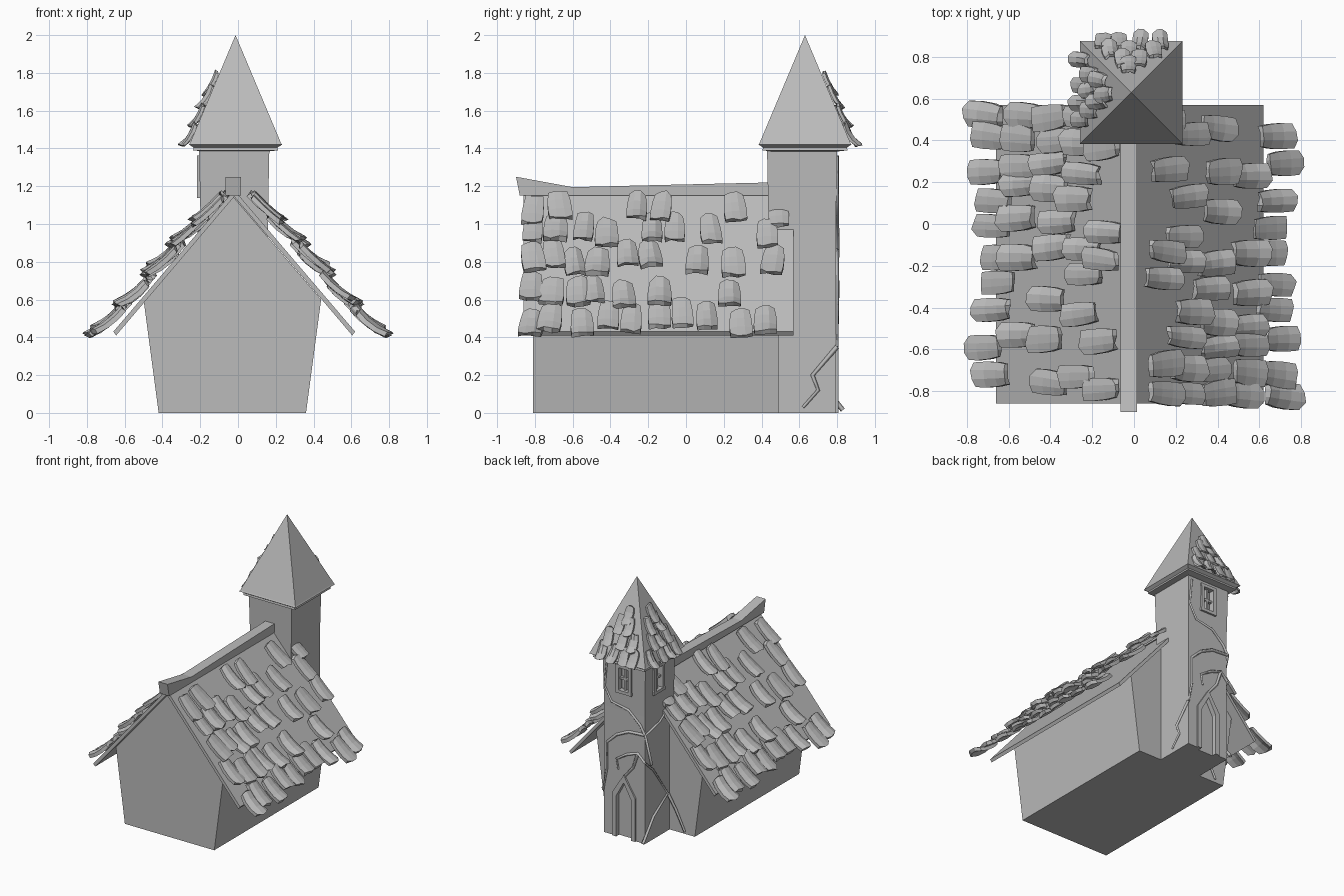
import bpy, bmesh, math, random
from mathutils import Vector, Matrix

random.seed(4)
if "Cube" in bpy.data.objects:
    bpy.data.objects.remove(bpy.data.objects["Cube"])

stone = bpy.data.materials.new("plain_grey")
stone.use_nodes = True
GREY = (0.5, 0.5, 0.5, 1)
stone.diffuse_color = GREY
stone.node_tree.nodes["Principled BSDF"].inputs["Base Color"].default_value = GREY


def finish(name, bm):
    bmesh.ops.recalc_face_normals(bm, faces=bm.faces)
    mesh = bpy.data.meshes.new(name)
    bm.to_mesh(mesh)
    bm.free()
    mesh.materials.append(stone)
    obj = bpy.data.objects.new(name, mesh)
    bpy.context.collection.objects.link(obj)
    return obj


def add_prism(bm, points, push):
    """Closed polygon swept along a vector."""
    face = bm.faces.new([bm.verts.new(p) for p in points])
    grown = bmesh.ops.extrude_face_region(bm, geom=[face], use_keep_orig=True)
    verts = [g for g in grown["geom"] if isinstance(g, bmesh.types.BMVert)]
    bmesh.ops.translate(bm, verts=verts, vec=push)


def prism(name, points, push):
    bm = bmesh.new()
    add_prism(bm, points, push)
    return finish(name, bm)


def loft(name, cx, cy, rings):
    """Square rings of (half width, height), capped at both ends."""
    bm = bmesh.new()
    loops = [[bm.verts.new((cx + sx * h, cy + sy * h, z))
              for sx, sy in ((-1, -1), (1, -1), (1, 1), (-1, 1))] for h, z in rings]
    for low, high in zip(loops, loops[1:]):
        for i in range(4):
            j = (i + 1) % 4
            bm.faces.new((low[i], low[j], high[j], high[i]))
    bm.faces.new(loops[0])
    bm.faces.new(loops[-1])
    bmesh.ops.remove_doubles(bm, verts=bm.verts, dist=0.0001)
    return finish(name, bm)


def carve(obj, cutter):
    cutter.hide_render = True
    mod = obj.modifiers.new("carve", "BOOLEAN")
    mod.operation = "DIFFERENCE"
    mod.object = cutter
    bpy.context.view_layer.objects.active = obj
    bpy.ops.object.modifier_apply(modifier=mod.name)
    bpy.data.objects.remove(cutter)


# Nave walls and the two roof slabs
MID = -0.03
gable = [(-0.39, 0), (0.39, 0), (0.47, 0.6), (0, 1.15), (-0.47, 0.6)]
prism("nave_walls", [(MID + x, -0.81, z) for x, z in gable], (0, 1.3, 0))
for side, name in ((-1, "right_roof_slab"), (1, "left_roof_slab")):
    slab = [(0, 1.18), (0.64, 0.43), (0.625, 0.41), (0, 1.145)]
    prism(name, [(side * x - 0.02, -0.86, z) for x, z in slab], (0, 1.43, 0))

# Sagging ridge beam
ridge = [(-0.88, 1.15), (0.45, 1.15), (0.45, 1.22), (-0.2, 1.205), (-0.6, 1.195), (-0.9, 1.25)]
prism("ridge_beam", [(-0.065, y, z) for y, z in ridge], (0.08, 0, 0))

# Bell tower and spire
TX, TY = -0.02, 0.615
tower = loft("tower_walls", TX, TY, [(0.18, 0), (0.178, 1.0), (0.186, 1.4)])
loft("spire", -0.013, 0.63,
     [(0.18, 1.385), (0.225, 1.39), (0.222, 1.405), (0.246, 1.42), (0.24, 1.43), (0, 2.0)])


# Wall frames: origin on the wall, axes across, up and outward
def wall(origin, across, out):
    up = Vector((0, 0, 1))
    m = Matrix((Vector(across), up, Vector(out))).transposed().to_4x4()
    return Matrix.Translation(origin) @ m


back_wall = wall((TX, TY + 0.18, 0), (-1, 0, 0), (0, 1, 0))
side_wall = wall((TX - 0.18, TY + 0.02, 0), (0, -1, 0), (-1, 0, 0))


def plate(name, frame, outline, depth_from, depth_to):
    bm = bmesh.new()
    add_prism(bm, [(a, b, depth_from) for a, b in outline], (0, 0, depth_to - depth_from))
    bm.transform(frame)
    return finish(name, bm)


def rect(a, b, half_w, half_h):
    return [(a - half_w, b - half_h), (a + half_w, b - half_h),
            (a + half_w, b + half_h), (a - half_w, b + half_h)]


# Windows: carved opening, frame bars and crossed glazing bars
W, H, Z = 0.055, 0.1, 1.25
for label, frame in (("back", back_wall), ("side", side_wall)):
    carve(tower, plate("opening", frame, rect(0, Z, W, H), -0.05, 0.05))
    bars = {"sill": (0, Z - H, W + 0.015, 0.012), "lintel": (0, Z + H, W + 0.015, 0.012),
            "jamb_a": (-W, Z, 0.012, H), "jamb_b": (W, Z, 0.012, H)}
    for part, spec in bars.items():
        plate(f"{label}_window_{part}", frame, rect(*spec), -0.03, 0.016)
    plate(f"{label}_window_mullion", frame, rect(0, Z, 0.008, H), -0.03, -0.005)
    plate(f"{label}_window_crossbar", frame, rect(0, Z, W, 0.008), -0.03, -0.005)


# Pointed doorway
def arch(w, shoulder, peak, floor):
    return [(-w, floor), (w, floor), (w, shoulder), (0, peak), (-w, shoulder)]


surround = plate("door_surround", back_wall, arch(0.1, 0.34, 0.5, 0), -0.03, 0.012)
carve(surround, plate("opening", back_wall, arch(0.065, 0.32, 0.44, -0.02), -0.05, 0.05))
carve(tower, plate("opening", back_wall, arch(0.065, 0.32, 0.44, -0.02), -0.025, 0.05))


# Warped tiles
def tile(bm, center, across, down, width, length):
    across, down = Vector(across).normalized(), Vector(down).normalized()
    out = across.cross(down)
    if out.z < 0:
        out = -out
    twist = Matrix.Rotation(random.uniform(-0.12, 0.12), 3, out)
    across, down = twist @ across, twist @ down
    curl = random.uniform(0.008, 0.03)
    grid = {}
    for layer in (0, 1):
        for i in range(4):
            for j in range(4):
                u, v = i / 3 - 0.5, j / 3 - 0.5
                trim = 0.1 if i in (0, 3) and j in (0, 3) else 0
                flare = 0.92 + 0.16 * v
                lift = curl * (2 * v * v - 3 * u * u + v) + layer * width * 0.2
                wob = random.uniform(-0.05, 0.05) if j in (0, 3) else 0
                grid[layer, i, j] = bm.verts.new(
                    Vector(center) + across * u * width * flare * (1 - trim)
                    + down * (v * (1 - trim) + wob) * length + out * lift)
    for i in range(3):
        for j in range(3):
            for layer in (0, 1):
                bm.faces.new([grid[layer, i + a, j + b]
                              for a, b in ((0, 0), (1, 0), (1, 1), (0, 1))])
    rim = ([(i, 0) for i in range(3)] + [(3, j) for j in range(3)]
           + [(i, 3) for i in (3, 2, 1)] + [(0, j) for j in (3, 2, 1)])
    for p, q in zip(rim, rim[1:] + rim[:1]):
        bm.faces.new([grid[0, *p], grid[0, *q], grid[1, *q], grid[1, *p]])


# Roof tiles: rows keyed by height; the far slope is the same set turned half round
rows = {
    1.08: (-0.81, -0.67, -0.26, -0.13, 0.26, 0.49),
    0.95: (-0.81, -0.69, -0.54, -0.42, -0.18, -0.06, 0.13, 0.43),
    0.81: (-0.81, -0.7, -0.59, -0.47, -0.31, -0.19, 0.06, 0.25, 0.46),
    0.64: (-0.82, -0.71, -0.57, -0.49, -0.33, -0.14, 0.23),
    0.49: (-0.82, -0.72, -0.55, -0.41, -0.29, -0.14, -0.02, 0.11, 0.29, 0.42),
}
bm = bmesh.new()
for height, spots in rows.items():
    for y in spots:
        z = height + random.uniform(-0.03, 0.03)
        x = 0.07 + (1.16 - z) * 0.9 + random.uniform(-0.015, 0.015)
        tile(bm, (x, y, z), (0, 1, 0), (0.72, 0, -0.72), random.uniform(0.11, 0.14), 0.21)
half_turn = Matrix.Translation((0, -0.3, 0)) @ Matrix.Rotation(math.pi, 4, "Z")
far = bm.copy()
far.transform(half_turn)
finish("left_roof_tiles", bm)
finish("right_roof_tiles", far)

# Spire tiles on the back and one side
for name, out in (("spire_back_tiles", Vector((0, 1, 0))), ("spire_side_tiles", Vector((-1, 0, 0)))):
    bm = bmesh.new()
    across = out.cross(Vector((0, 0, 1)))
    down = out * 0.42 - Vector((0, 0, 1))
    for z, count in ((1.47, 4), (1.57, 3), (1.67, 2), (1.74, 1)):
        reach = (2 - z) * 0.42
        for k in range(count):
            slide = (k - (count - 1) / 2) * 0.095 + random.uniform(-0.015, 0.015)
            spot = Vector((-0.013, 0.63, z)) + out * (reach + 0.015) + across * slide
            tile(bm, spot, across, down, 0.08, 0.14)
    finish(name, bm)


# Creeping vines
def vine(name, points):
    curve = bpy.data.curves.new(name, "CURVE")
    curve.dimensions = "3D"
    curve.bevel_depth = 0.013
    curve.bevel_resolution = 0
    curve.use_fill_caps = True
    line = curve.splines.new("POLY")
    line.points.add(len(points) - 1)
    for i, p in enumerate(points):
        line.points[i].co = (*p, 1)
        line.points[i].radius = 1 - 0.5 * i / len(points)
    curve.materials.append(stone)
    bpy.context.collection.objects.link(bpy.data.objects.new(name, curve))


BACK, EAST, WEST = 0.8, 0.165, -0.205
vine("back_vine_upper", [(x, BACK, z) for x, z in (
    (-0.2, 0.86), (-0.16, 0.93), (-0.06, 1.02), (0.09, 1.05), (0.15, 1.16), (0.13, 1.36))])
vine("back_vine_middle", [(x, BACK, z) for x, z in (
    (-0.2, 0.86), (-0.06, 0.85), (0.045, 0.8), (0.13, 0.72), (0.13, 0.51), (0.16, 0.35))])
vine("back_vine_hook", [(x, BACK, z) for x, z in (
    (-0.2, 0.64), (-0.14, 0.7), (-0.05, 0.67), (0.045, 0.61), (0.03, 0.53))])
vine("back_vine_spur", [(x, BACK, z) for x, z in ((-0.14, 0.7), (-0.1, 0.58), (-0.01, 0.47))])
vine("left_vine", [(EAST, y, z) for y, z in (
    (0.8, 0.35), (0.67, 0.2), (0.7, 0.12), (0.62, 0.03))])
vine("right_vine", [(WEST, y, z) for y, z in (
    (0.83, 0.015), (0.7, 0.18), (0.52, 0.3), (0.7, 0.55), (0.8, 0.64))])
vine("right_vine_upper", [(WEST, y, z) for y, z in (
    (0.72, 0.6), (0.8, 0.86), (0.62, 0.9), (0.5, 0.98))])
vine("nave_vine", [(WEST, 0.52, 0.3), (-0.26, 0.5, 0.18), (-0.34, 0.5, 0.02)])
